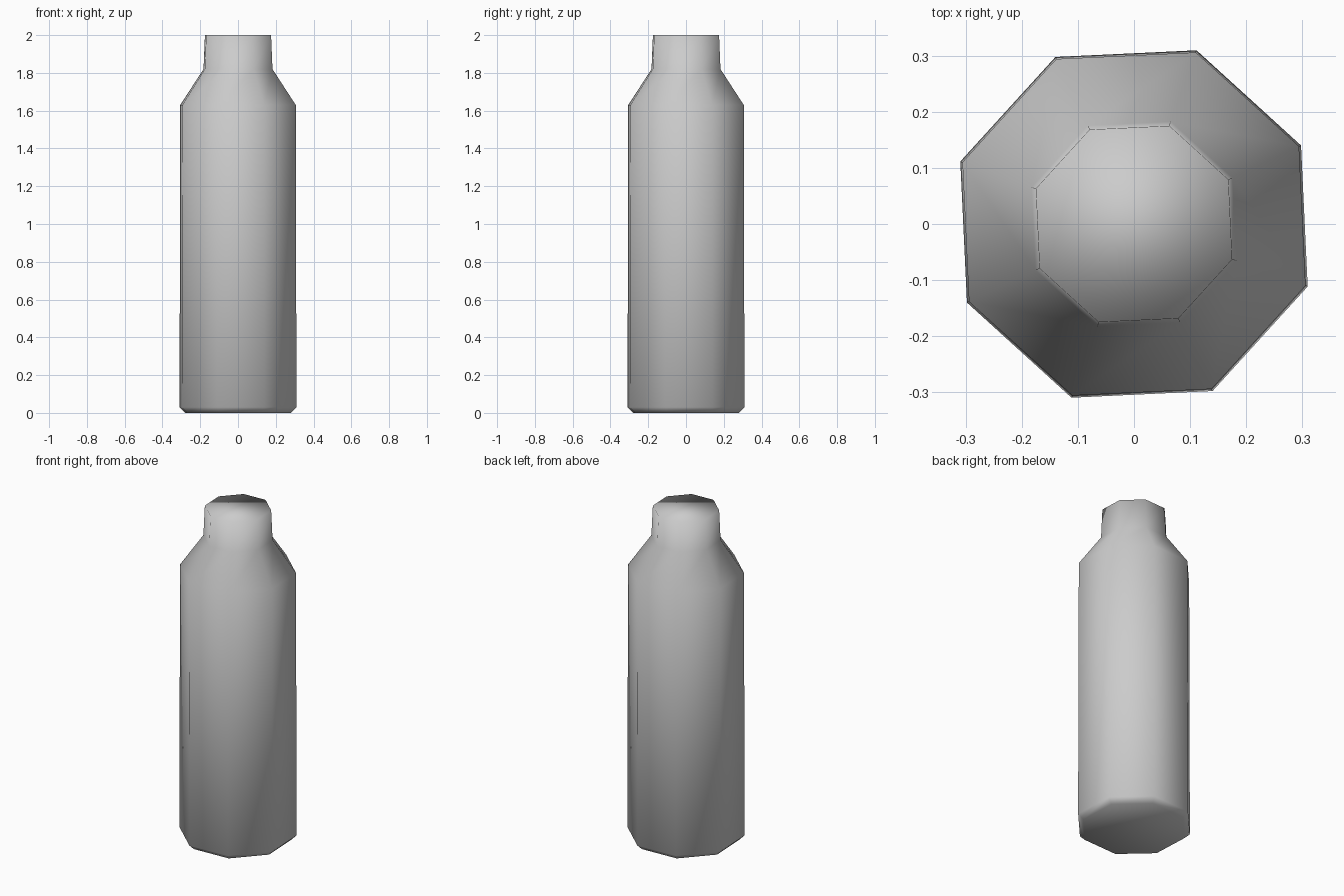
import bpy
import bmesh
from math import cos, sin, radians

cube = bpy.data.objects.get("Cube")
if cube:
    bpy.data.objects.remove(cube, do_unlink=True)

SIDES = 8
TURN = radians(25.2)  # slight twist of the octagon off its symmetric position

# Outline from the base to the mouth: (radius, height)
PROFILE = [
    (0.298, 0.0),    # base
    (0.329, 0.03),   # base bevel
    (0.325, 1.63),   # shoulder
    (0.194, 1.82),   # neck foot
    (0.186, 2.0),    # mouth
]


def make_material(name, color):
    mat = bpy.data.materials.new(name)
    mat.use_nodes = True
    mat.diffuse_color = color
    mat.node_tree.nodes["Principled BSDF"].inputs["Base Color"].default_value = color
    return mat


def make_ring(bm, radius, height):
    angles = [TURN + radians(360) * i / SIDES for i in range(SIDES)]
    return [bm.verts.new((radius * cos(a), radius * sin(a), height)) for a in angles]


# Bottle: stacked octagonal rings, closed at both ends
bm = bmesh.new()
rings = [make_ring(bm, r, z) for r, z in PROFILE]
for low, high in zip(rings, rings[1:]):
    for i in range(SIDES):
        j = (i + 1) % SIDES
        bm.faces.new((low[i], low[j], high[j], high[i]))
bm.faces.new(reversed(rings[0]))
bm.faces.new(rings[-1])
bmesh.ops.recalc_face_normals(bm, faces=bm.faces)
for face in bm.faces:
    face.smooth = True

mesh = bpy.data.meshes.new("bottle")
bm.to_mesh(mesh)
bm.free()
mesh.materials.append(make_material("plain grey", (0.6, 0.6, 0.6, 1.0)))
bottle = bpy.data.objects.new("bottle", mesh)
bpy.context.collection.objects.link(bottle)
